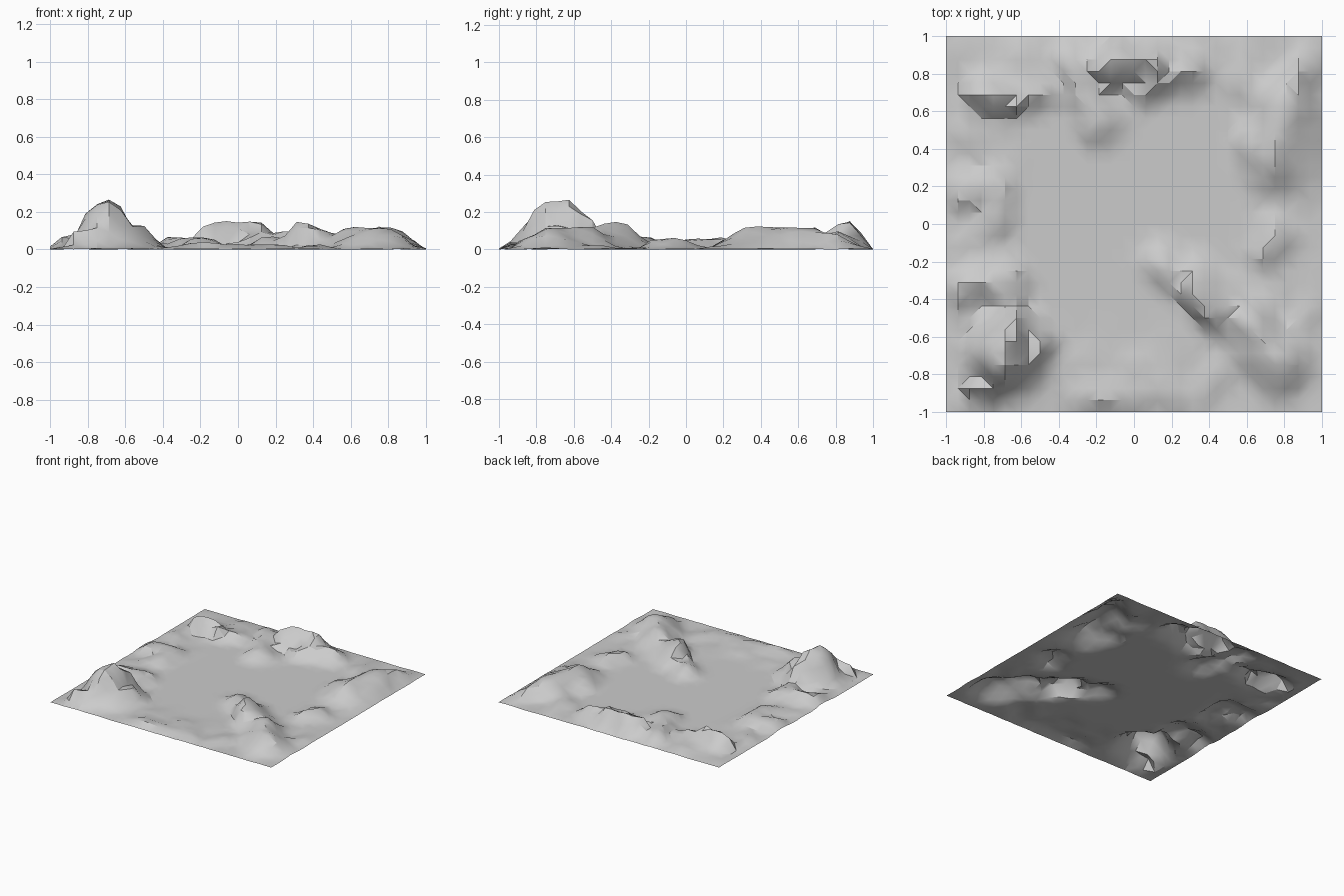
import bpy
import bmesh
from mathutils import Vector, noise

cube = bpy.data.objects.get("Cube")
if cube:
    bpy.data.objects.remove(cube)

CELLS = 32

# Ridges: start x, y, end x, y, crest height, slope width to the left and right of the heading
RIDGES = {
    "main peak": (-.71, -.74, -.7, -.64, .27, .21, .28),
    "peak shoulder": (-.78, -.74, -.66, -.54, .21, .16, .16),
    "peak foot": (-.62, -.78, -.5, -.62, .13, .12, .14),
    "corner shelf": (-.86, -.88, -.76, -.88, .11, .12, .09),
    "left front spur": (-.95, -.34, -.68, -.32, .08, .18, .13),
    "left rise": (-.96, .15, -.74, .18, .06, .18, .13),
    "left bank": (-.72, 0, -.7, .2, .05, .2, .09),
    "left back hill": (-.8, .7, -.66, .66, .12, .18, .13),
    "left back foot": (-.55, .64, -.48, .7, .06, .16, .1),
    "back step": (-.38, .86, -.2, .52, .065, .2, .12),
    "back ridge": (-.14, .85, .14, .86, .15, .13, .14),
    "back shelf": (.1, .74, .3, .82, .095, .16, .13),
    "right hill": (.75, .33, .8, .64, .118, .24, .23),
    "right back knoll": (.84, .72, .88, .76, .09, .16, .13),
    "right spur": (.62, .44, .68, .3, .07, .12, .1),
    "right knoll": (.7, -.12, .74, -.02, .06, .12, .14),
    "low inner ridge": (.12, -.24, .26, -.32, .07, .18, .1),
    "high inner ridge": (.31, -.36, .4, -.46, .14, .24, .13),
    "right front hill": (.6, -.52, .76, -.74, .122, .22, .2),
    "front rise": (-.22, -.92, .2, -.92, .032, .14, .08),
}


def smooth(t):
    t = min(max(t, 0), 1)
    return t * t * (3 - 2 * t)


def ridge_height(p, ridge):
    """Height of one ridge at p, with a different slope on each side."""
    ax, ay, bx, by, crest, left, right = ridge
    a, b = Vector((ax, ay)), Vector((bx, by))
    run = b - a
    along = min(max((p - a).dot(run) / run.length_squared, 0), 1)
    offset = p - (a + run * along)
    distance = offset.length
    if distance < 1e-5:
        return crest
    side = (run.x * offset.y - run.y * offset.x) / (run.length * distance)
    width = right + (left - right) * (side + 1) / 2
    return crest * (1 - smooth(distance / width))


def terrain_height(p):
    """Tallest ridge, with broken slopes, plus rough ground around the flat basin."""
    warp = noise.noise_vector(Vector((p.x * 9, p.y * 9, 1))).xy * 0.05
    height = max(ridge_height(p + warp, r) for r in RIDGES.values())
    height *= 1 + 0.08 * noise.noise(Vector((p.x * 11, p.y * 11, 3)))
    reach = max(abs(p.x), abs(p.y))
    rough = max(noise.noise(Vector((p.x * 6, p.y * 6, 7))) + 0.2, 0)
    height += 0.035 * rough * smooth((reach - 0.5) / 0.3) * (1 - smooth(height / 0.1))
    # Settle towards the flat outer edge
    return height * (0.25 + 0.75 * smooth((1 - reach) / 0.08))


# Terrain sheet
bm = bmesh.new()
bmesh.ops.create_grid(bm, x_segments=CELLS, y_segments=CELLS, size=1)
for v in bm.verts:
    v.co.z = max(terrain_height(v.co.xy), 0)
bmesh.ops.triangulate(bm, faces=bm.faces[:])
mesh = bpy.data.meshes.new("terrain")
bm.to_mesh(mesh)
bm.free()
terrain = bpy.data.objects.new("terrain", mesh)
bpy.context.collection.objects.link(terrain)

# Plain stone colour
stone = bpy.data.materials.new("stone grey")
stone.use_nodes = True
colour = (0.6, 0.6, 0.6, 1)
stone.diffuse_color = colour
stone.node_tree.nodes["Principled BSDF"].inputs["Base Color"].default_value = colour
mesh.materials.append(stone)

# Smooth slopes with sharp crags
bpy.ops.object.select_all(action="DESELECT")
terrain.select_set(True)
bpy.context.view_layer.objects.active = terrain
bpy.ops.object.shade_smooth_by_angle(angle=0.52)
